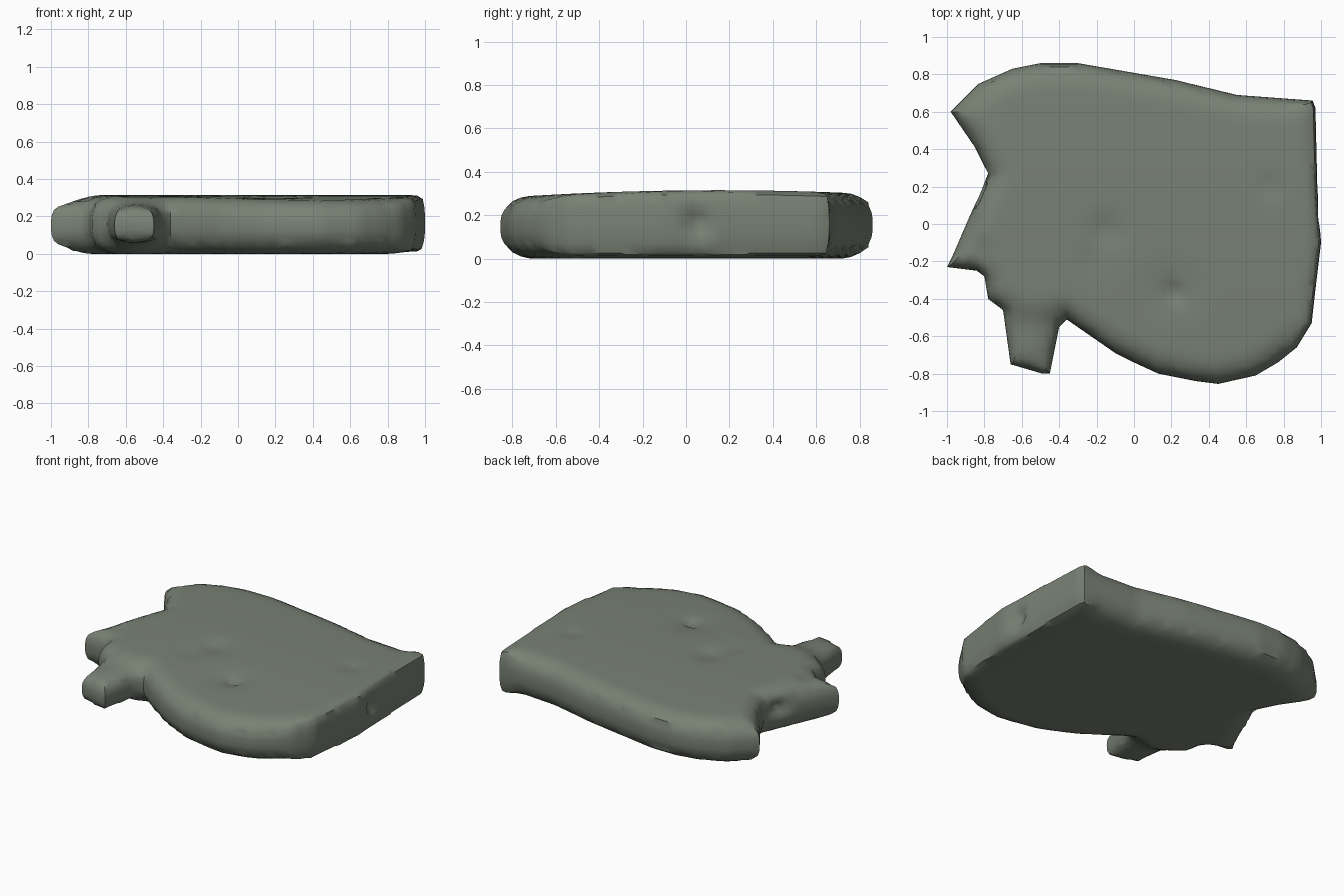
import bpy, math
from mathutils import Vector
from mathutils.geometry import delaunay_2d_cdt, intersect_point_line

if "Cube" in bpy.data.objects:
    bpy.data.objects.remove(bpy.data.objects["Cube"])

# Outline of the slab seen from above
P = [Vector(p) for p in [
    (-.98, .60), (-.83, .75), (-.65, .83), (-.5, .86), (-.3, .86), (.22, .77),
    (.55, .69), (.955, .66), (.97, .62), (.98, .2), (1, -.1), (.97, -.35),
    (.95, -.53), (.87, -.66), (.77, -.74), (.65, -.81), (.45, -.855), (.33, -.84),
    (.13, -.80), (0, -.74), (-.1, -.69), (-.36, -.51), (-.40, -.55), (-.45, -.80),
    (-.49, -.80), (-.66, -.75), (-.70, -.46), (-.78, -.40), (-.80, -.28),
    (-.84, -.25), (-1, -.23), (-.97, -.17), (-.78, .27), (-.85, .41)]]
N = len(P)


def smooth(a, b, t):
    t = max(0, min(1, (t - a) / (b - a)))
    return t * t * (3 - 2 * t)


def edge_distance(p):
    best = 9
    for i in range(N):
        a, b = P[i], P[(i + 1) % N]
        d = b - a
        t = max(0, min(1, (p - a).dot(d) / d.length_squared))
        best = min(best, (p - a - d * t).length)
    return best


def inside(p):
    r = False
    for i in range(N):
        a, b = P[i], P[(i + 1) % N]
        if (a.y > p.y) != (b.y > p.y) and p.x < a.x + (p.y - a.y) / (b.y - a.y) * (b.x - a.x):
            r = not r
    return r


# Shallow dents in the top: x, y, width, depth
DENTS = [(.22, -.37, .035, .03), (.2, -.36, .12, .015), (-.15, -.04, .09, .02),
         (.72, .2, .06, .012), (-.22, -.2, .07, .008), (-.82, -.14, .06, .02)]


def heights(p, d):
    stub = smooth(-.40, -.56, p.y) if p.x < -.34 else 0
    right = smooth(.8, .93, p.x)
    fin = smooth(-.72, -.95, p.x)
    top = .32 - .035 * (p.y - .15) ** 2 - .02 * fin - .03 * stub
    low = .005 + .012 * right + .055 * stub
    f = (1 - min(d / (.13 - .07 * right), 1)) ** 2
    g = (1 - min(d / (.15 - .09 * right), 1)) ** 2
    top -= f * (.055 - .035 * right - .02 * stub)
    low += g * (.07 - .055 * right - .04 * stub)
    for x, y, w, k in DENTS:
        top -= k * math.exp(-((p.x - x) ** 2 + (p.y - y) ** 2) / (w * w))
    return top, low


# Outline resampled, then interior points
pts = []
for i in range(N):
    a, b = P[i], P[(i + 1) % N]
    n = max(1, round((b - a).length / .045))
    pts += [a.lerp(b, k / n) for k in range(n)]
M = len(pts)
pts.reverse()
edges = [(i, (i + 1) % M) for i in range(M)]
for i in range(-25, 26):
    for j in range(-22, 23):
        p = Vector((i * .04, j * .04))
        if inside(p) and edge_distance(p) > .018:
            pts.append(p)
co, _, tris, *_ = delaunay_2d_cdt(pts, edges, [], 1, 1e-6)

verts, faces = [], []
K = len(co)
hs = [heights(p, edge_distance(p)) for p in co]
verts += [(p.x, p.y, h[0]) for p, h in zip(co, hs)]
verts += [(p.x, p.y, h[1]) for p, h in zip(co, hs)]
directed = set()
for t in tris:
    faces.append(tuple(t))
    faces.append(tuple(K + v for v in reversed(t)))
    for k in range(3):
        directed.add((t[k], t[(k + 1) % 3]))
rim = [(a, b) for a, b in directed if (b, a) not in directed]

# Side wall in rows, with a small notch on the right and on the left
ROWS = 6
column = {}
for a, b in rim:
    for v in (a, b):
        if v in column:
            continue
        col = [v]
        for r in range(1, ROWS):
            t = r / ROWS
            z = hs[v][0] * (1 - t) + hs[v][1] * t
            x, y = co[v]
            if x > .9:
                x -= .06 * math.exp(-((y - .05) / .04) ** 2 - ((z - .17) / .05) ** 2)
            if x < -.7:
                x += .05 * math.exp(-((y - .16) / .05) ** 2 - ((z - .2) / .04) ** 2)
            col.append(len(verts))
            verts.append((x, y, z))
        col.append(K + v)
        column[v] = col
for a, b in rim:
    A, B = column[a], column[b]
    for r in range(ROWS):
        faces.append((A[r], A[r + 1], B[r + 1], B[r]))

# Pull top and bottom of the wall inwards so the edges look worn
for v, col in column.items():
    c = sum((co[q] for e in rim if v in e for q in e if q != v), Vector((0, 0)))
    nb = [(a, b) for a, b in rim if v in (a, b)]
    nrm = Vector((0, 0))
    for a, b in nb:
        d = (co[b] - co[a]).normalized()
        nrm += Vector((-d.y, d.x))
    nrm.normalize()
    for r, i in enumerate(col):
        s = abs(r / ROWS * 2 - 1) ** 3
        x, y, z = verts[i]
        k = .012 * s if x > .93 and r < 3 else .018 * s
        verts[i] = (x + nrm.x * k, y + nrm.y * k, z)

zmin = min(v[2] for v in verts)
verts = [(x, y, z - zmin) for x, y, z in verts]
me = bpy.data.meshes.new("stone_slab")
me.from_pydata(verts, [], faces)
me.validate()
mat = bpy.data.materials.new("grey green stone")
mat.diffuse_color = (.19, .22, .175, 1)
mat.use_nodes = True
mat.node_tree.nodes["Principled BSDF"].inputs["Base Color"].default_value = mat.diffuse_color
me.materials.append(mat)
ob = bpy.data.objects.new("stone_slab", me)
bpy.context.collection.objects.link(ob)
bpy.context.view_layer.objects.active = ob
ob.select_set(True)
bpy.ops.object.shade_smooth_by_angle(angle=math.radians(45))
